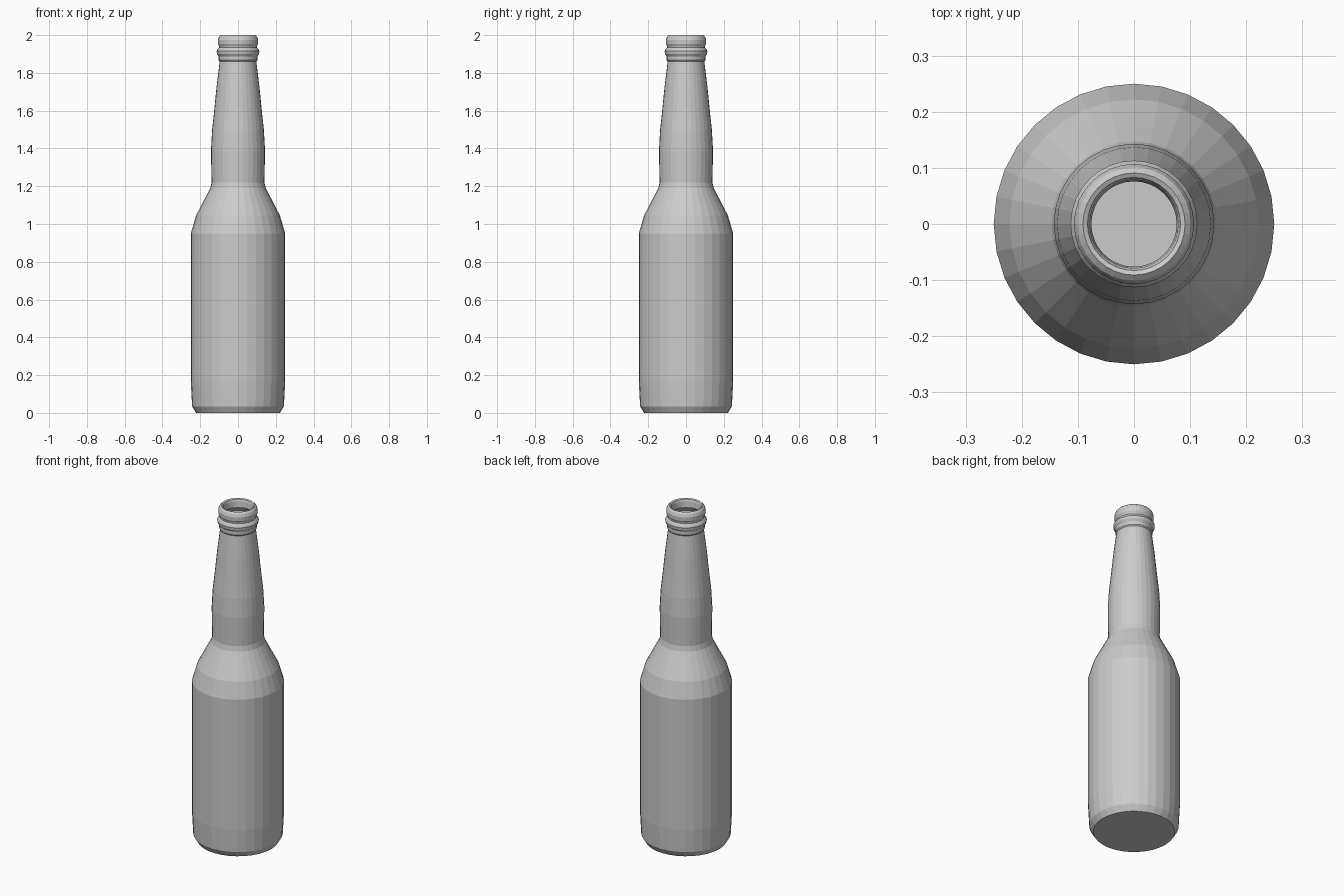
import bpy, bmesh
from math import cos, sin, tau

SIDES = 32

# bottle silhouette as (radius, height), from base up, over the lip and into the mouth
PROFILE = [
    (0.222, 0.0), (0.243, 0.035), (0.25, 0.17), (0.25, 0.95),   # body
    (0.222, 1.045), (0.178, 1.13), (0.147, 1.19), (0.14, 1.22), # shoulder
    (0.143, 1.39), (0.137, 1.5), (0.126, 1.6), (0.113, 1.73), (0.097, 1.86), # neck
    (0.102, 1.867), (0.102, 1.887), (0.111, 1.9), (0.113, 1.915), (0.107, 1.926), # collar
    (0.100, 1.934), (0.100, 1.94), (0.106, 1.952), (0.107, 1.975), # bead
    (0.101, 1.991), (0.091, 2.0), (0.083, 1.996), (0.079, 1.985), (0.076, 1.95), # lip and mouth
]


def lathe(name, profile):
    bm = bmesh.new()
    rings = [[bm.verts.new((r * cos(tau * i / SIDES), r * sin(tau * i / SIDES), z))
              for i in range(SIDES)] for r, z in profile]
    for a, b in zip(rings, rings[1:]):
        for i in range(SIDES):
            j = (i + 1) % SIDES
            bm.faces.new((a[i], a[j], b[j], b[i]))
    bm.faces.new(rings[0][::-1])  # closed base
    mesh = bpy.data.meshes.new(name)
    bm.to_mesh(mesh)
    bm.free()
    obj = bpy.data.objects.new(name, mesh)
    bpy.context.collection.objects.link(obj)
    return obj


# hollow bottle, faceted, open at the mouth
lathe("bottle", PROFILE)
